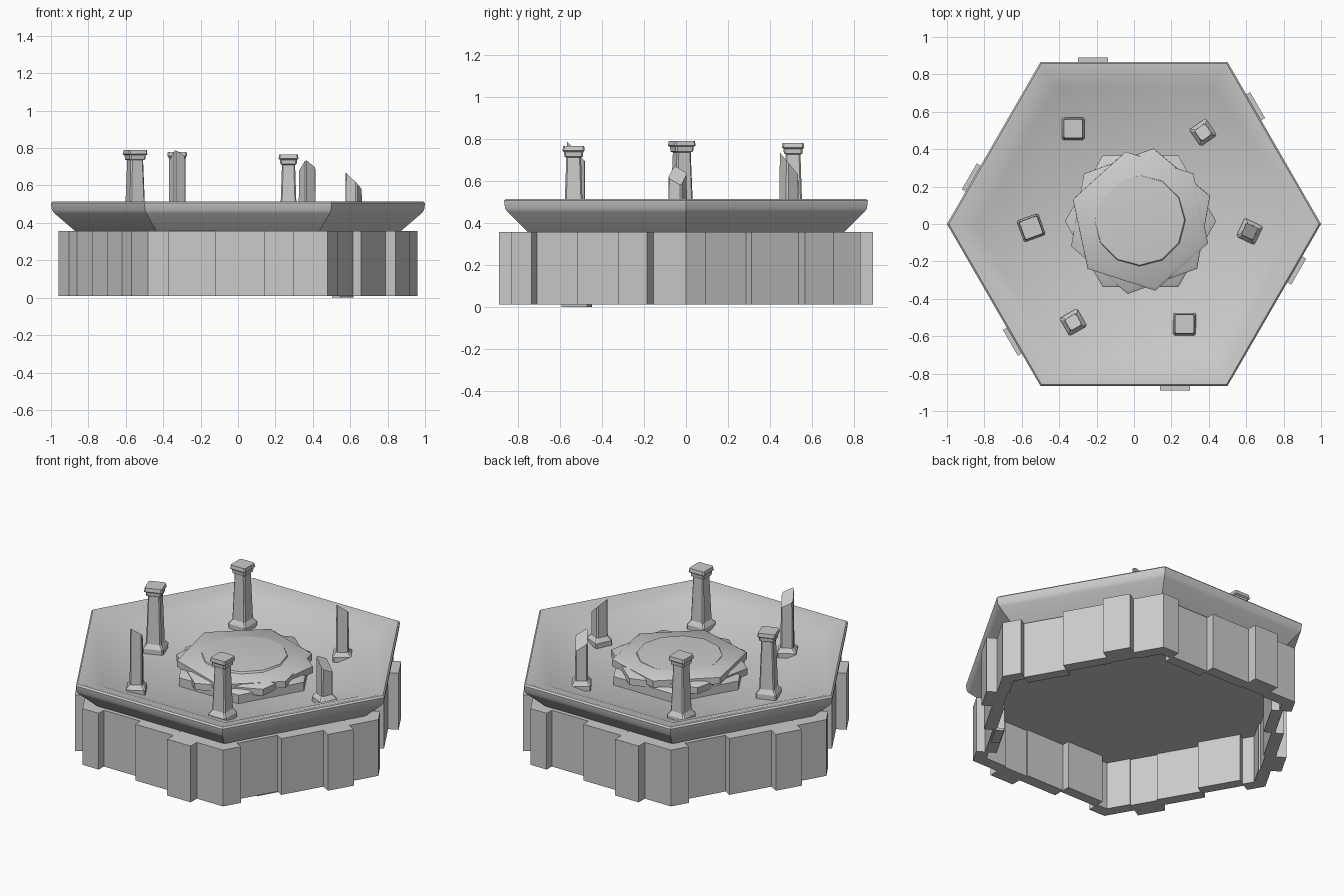
import bpy, bmesh, math
from mathutils import Vector, Matrix

if "Cube" in bpy.data.objects:
    bpy.data.objects.remove(bpy.data.objects["Cube"])

def finish(name, bm, smooth=None):
    bmesh.ops.recalc_face_normals(bm, faces=bm.faces)
    me = bpy.data.meshes.new(name)
    bm.to_mesh(me)
    bm.free()
    ob = bpy.data.objects.new(name, me)
    bpy.context.collection.objects.link(ob)
    if smooth:
        bpy.ops.object.select_all(action='DESELECT')
        ob.select_set(True)
        bpy.context.view_layer.objects.active = ob
        bpy.ops.object.shade_smooth_by_angle(angle=math.radians(smooth))
    return ob

def loft(bm, profile, sides, rot=0.0):
    """Stack regular polygons (radius, z) and cap both ends."""
    rings = []
    for r, z in profile:
        rings.append([bm.verts.new((r * math.cos(rot + 2 * math.pi * i / sides),
                                    r * math.sin(rot + 2 * math.pi * i / sides), z))
                      for i in range(sides)])
    for a, b in zip(rings, rings[1:]):
        for i in range(sides):
            j = (i + 1) % sides
            bm.faces.new((a[i], a[j], b[j], b[i]))
    bm.faces.new(rings[0][::-1])
    bm.faces.new(rings[-1])

# Hexagonal basin: underside plate, flared rim, sunken floor
bm = bmesh.new()
loft(bm, [(0.89, 0.305), (0.89, 0.355), (0.87, 0.3555), (0.98, 0.45), (0.995, 0.468), (1.0, 0.505),
          (0.99, 0.514), (0.97, 0.513), (0.84, 0.472), (0.63, 0.39)], 6)
finish("basin", bm, 40)

# Hollow base wall of stone blocks: one side's outline, repeated six times
side = [(-0.48, 0.83), (-0.37, 0.83), (-0.37, 0.78), (-0.12, 0.78), (-0.12, 0.83),
        (0.14, 0.83), (0.14, 0.89), (0.30, 0.89), (0.30, 0.83)]
inside = [(-0.439, 0.76), (-0.37, 0.76), (-0.37, 0.715), (-0.12, 0.715), (-0.12, 0.76),
          (0.14, 0.76), (0.14, 0.77), (0.30, 0.77), (0.30, 0.76)]
bm = bmesh.new()
outer, inner = [], []
for k in range(6):
    m = Matrix.Rotation(math.radians(60 * k), 3, 'Z')
    outer += [m @ Vector((x, -a, 0.01)) for x, a in side]
    inner += [m @ Vector((x, -a, 0.01)) for x, a in inside]
n = len(outer)
up = Vector((0, 0, 0.347))
loops = [[bm.verts.new(p) for p in pts]
         for pts in (outer, [p + up for p in outer], [p + up for p in inner], inner)]
for a, b in zip(loops, loops[1:] + loops[:1]):
    for i in range(n):
        j = (i + 1) % n
        bm.faces.new((a[i], a[j], b[j], b[i]))
finish("base_wall", bm)

# Loose chip under the wall
bm = bmesh.new()
bmesh.ops.create_cube(bm, size=1, matrix=Matrix.Translation((0.56, -0.52, 0.008))
                      @ Matrix.Rotation(math.radians(60), 4, 'Z')
                      @ Matrix.Diagonal((0.14, 0.05, 0.016, 1)))
finish("base_chip", bm)

# Central medallion: stacked slabs turned against each other
for i, (r, z0, z1, rot, tx, ty) in enumerate([(0.405, 0.385, 0.455, 0, 0, 0),
                                              (0.395, 0.43, 0.482, 20, 1.5, -1),
                                              (0.38, 0.45, 0.502, 42, 1, 1)]):
    bm = bmesh.new()
    loft(bm, [(r, z0), (r, z1 - 0.012), (r - 0.02, z1)], 6, math.radians(rot))
    zc = Vector((0, 0, (z0 + z1) / 2))
    bmesh.ops.rotate(bm, verts=bm.verts, cent=zc,
                     matrix=Matrix.Rotation(math.radians(tx), 3, 'X') @ Matrix.Rotation(math.radians(ty), 3, 'Y'))
    bmesh.ops.translate(bm, verts=bm.verts, vec=(0.035, 0.015, 0))
    finish(f"medallion_slab_{i + 1}", bm, 50)
bm = bmesh.new()
loft(bm, [(0.25, 0.49), (0.24, 0.507), (0.12, 0.514)], 12)
bmesh.ops.translate(bm, verts=bm.verts, vec=(0.03, 0.02, 0))
finish("medallion_disc", bm, 50)

# Pillars: flared foot, tapering shaft, cap; some are snapped off at a slant
def pillar(name, x, y, rot, top, broken=None):
    q = math.sqrt(2)
    w = 0.054 if broken else 0.06
    prof = [(w, 0.375), (w, 0.42), (w - 0.016, 0.445), (0.035, top - 0.055)]
    if broken:
        prof[-2:] = [(0.036, 0.445), (0.033, top + 0.1)]
    else:
        prof += [(0.044, top - 0.05), (0.046, top - 0.028), (0.053, top - 0.022), (0.05, top)]
    bm = bmesh.new()
    loft(bm, [(h * q, z) for h, z in prof], 4, math.radians(45))
    bmesh.ops.bevel(bm, geom=[e for e in bm.edges if abs(e.verts[0].co.z - e.verts[1].co.z) > 0.02],
                    offset=0.007, segments=1, affect='EDGES')
    bmesh.ops.rotate(bm, verts=bm.verts, matrix=Matrix.Rotation(math.radians(rot), 3, 'Z'))
    if broken:
        dx, dy, slope = broken
        d = Vector((dx, dy, 0)).normalized()
        # plane rises towards d, so the tip stands on that side
        bmesh.ops.bisect_plane(bm, geom=bm.verts[:] + bm.edges[:] + bm.faces[:],
                               plane_co=d * 0.04 + Vector((0, 0, top)),
                               plane_no=Vector((-d.x * slope, -d.y * slope, 1)).normalized(),
                               clear_outer=True)
        bmesh.ops.holes_fill(bm, edges=[e for e in bm.edges if e.is_boundary])
    bmesh.ops.translate(bm, verts=bm.verts, vec=(x, y, 0))
    finish(name, bm)

pillar("pillar_left", -0.55, -0.02, 20, 0.79)
pillar("pillar_back_left", -0.325, 0.51, 0, 0.78)
pillar("pillar_front_right", 0.27, -0.535, 0, 0.765)
pillar("broken_pillar_back_right", 0.37, 0.49, 35, 0.73, (0, -1, 1.2))
pillar("broken_pillar_right", 0.618, -0.04, -25, 0.665, (-1, -0.1, 1.0))
pillar("broken_pillar_front_left", -0.325, -0.525, 30, 0.785, (0, -1, 1.1))
